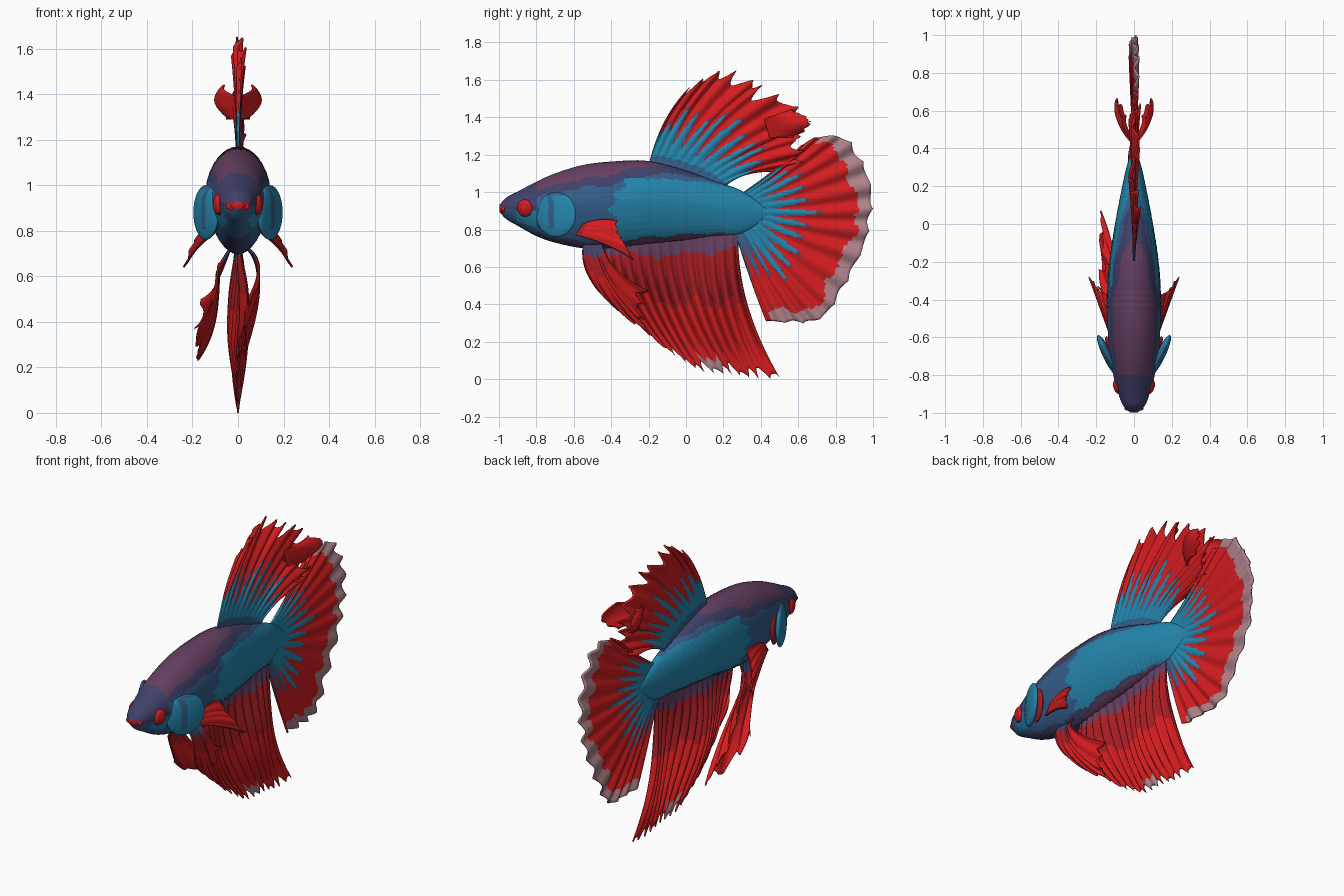
import bpy, bmesh, math
from math import sin, cos, pi

if "Cube" in bpy.data.objects:
    bpy.data.objects.remove(bpy.data.objects["Cube"])

# Palette
PALETTE = {
    "red": (0.66, 0.012, 0.014), "dark_red": (0.38, 0.012, 0.016),
    "blue": (0.018, 0.24, 0.42), "navy": (0.035, 0.115, 0.26),
    "indigo": (0.05, 0.052, 0.14), "purple": (0.13, 0.05, 0.12),
    "pale_pink": (0.42, 0.22, 0.25),
}
MATS = {}
for key, rgb in PALETTE.items():
    m = bpy.data.materials.new(key)
    m.use_nodes = True
    m.diffuse_color = (*rgb, 1)
    m.node_tree.nodes["Principled BSDF"].inputs["Base Color"].default_value = (*rgb, 1)
    MATS[key] = m


def jag(a, b):
    """Smooth irregular value from -1 to 1 for ragged colour borders."""
    return sin(a * 37 + b * 11) * sin(b * 53 - a * 17)


def spline(pts, t):
    """Catmull-Rom point on a list of tuples, t from 0 to 1."""
    n = len(pts) - 1
    f = min(max(t, 0), 1) * n
    i = min(int(f), n - 1)
    f -= i
    a, b, c, d = (pts[min(max(i + k, 0), n)] for k in (-1, 0, 1, 2))
    return [q + f / 2 * (r - p + f * (2 * p - 5 * q + 4 * r - s + f * (3 * (q - r) + s - p)))
            for p, q, r, s in zip(a, b, c, d)]


def paint(ob, cols):
    """Give each face its named colour and smooth shading."""
    used = sorted(set(cols))
    for c in used:
        ob.data.materials.append(MATS[c])
    for poly, c in zip(ob.data.polygons, cols):
        poly.material_index = used.index(c)
        poly.use_smooth = True


def make(name, verts, faces, colours):
    mesh = bpy.data.meshes.new(name)
    mesh.from_pydata(verts, [], faces)
    ob = bpy.data.objects.new(name, mesh)
    bpy.context.collection.objects.link(ob)
    paint(ob, colours)
    bm = bmesh.new()
    bm.from_mesh(mesh)
    bmesh.ops.recalc_face_normals(bm, faces=bm.faces)
    bm.to_mesh(mesh)
    bm.free()
    return ob


def fin(name, base, tip, rays, depth, side, rule, bow=(0, 0)):
    """Pleated fin in (y, z): rays run from base to tip, side(u, v) gives x."""
    nu, nv = rays * 8, 36
    verts, faces, colours = [], [], []
    for i in range(nu + 1):
        u = i / nu
        b, t = spline(base, u), spline(tip, u)
        reach = 1 - depth * abs(sin(pi * rays * u)) ** 0.8 * (0.65 + 0.35 * sin(u * 31))
        for j in range(nv + 1):
            v = j / nv * reach
            arc = 4 * v * (1 - v)
            verts.append((side(u, v), b[0] + (t[0] - b[0]) * v + bow[0] * arc,
                          b[1] + (t[1] - b[1]) * v + bow[1] * arc))
    for i in range(nu):
        for j in range(nv):
            k = i * (nv + 1) + j
            faces.append((k, k + 1, k + nv + 2, k + nv + 1))
            colours.append(rule((i + 0.5) / nu, (j + 0.5) / nv))
    mod = make(name, verts, faces, colours).modifiers.new("thickness", "SOLIDIFY")
    mod.thickness, mod.offset = 0.009, 0


def ball(name, loc, scale, turn, rule):
    """Scaled sphere coloured by rule on local unit position."""
    bpy.ops.mesh.primitive_uv_sphere_add(segments=40, ring_count=28, radius=1, location=loc, rotation=(0, 0, turn))
    ob = bpy.context.object
    ob.name = name
    ob.scale = scale
    paint(ob, [rule(p.center) for p in ob.data.polygons])


# Body: stations of (y, top, bottom, half width)
STATIONS = [(-0.998, 0.93, 0.895, 0.02), (-0.96, 0.972, 0.855, 0.058), (-0.9, 1.003, 0.82, 0.082),
            (-0.8, 1.055, 0.765, 0.11), (-0.7, 1.1, 0.73, 0.125), (-0.55, 1.145, 0.7, 0.14),
            (-0.4, 1.162, 0.7, 0.143), (-0.2, 1.165, 0.725, 0.13), (0.0, 1.115, 0.745, 0.1),
            (0.15, 1.06, 0.765, 0.072), (0.28, 1.015, 0.775, 0.045), (0.37, 0.96, 0.82, 0.02),
            (0.44, 0.9, 0.88, 0.004)]


def body_colour(y, a):
    c = cos(a) + 0.035 * sin(y * 31 + a * 2)
    if y < -0.972 and -0.7 < c < 0.25:
        return "red"
    if y < -0.8:
        if c > -0.15:
            return "indigo"
        return "blue" if y > -0.91 and c > -0.75 else "navy"
    if c > 0.63 + max(0, y + 0.45) or c < -0.92 and -0.4 < y < 0.2:
        return "purple"
    if c > 0.4 + max(0, y + 0.42) * 1.1 or c < -0.85 and y < 0.1:
        return "indigo"
    if y < -0.4 + 0.16 * max(0, c) + 0.025 * sin(a * 17) or c > 0.56 + max(0, y + 0.12) * 1.2 and y < 0.25:
        return "navy"
    return "blue"


RINGS, SEG = 200, 96
verts, faces, colours = [], [], []
for i in range(RINGS + 1):
    y, top, bot, w = spline(STATIONS, i / RINGS)
    mid = bot + 0.54 * (top - bot)
    for k in range(SEG):
        a = 2 * pi * k / SEG
        c = cos(a)
        scale = 1 + (0.012 * sin(y * 90 + a * 18) * sin(y * 90 - a * 18) if -0.45 < y < 0.3 else 0)
        x = w * sin(a) * scale * (1 + 0.18 * min(c, 0))
        verts.append((x, y, mid + c * scale * (top - mid if c > 0 else mid - bot)))
for i in range(RINGS):
    for k in range(SEG):
        n = (k + 1) % SEG
        faces.append((i * SEG + k, i * SEG + n, (i + 1) * SEG + n, (i + 1) * SEG + k))
        a = 2 * pi * (k + 0.5) / SEG
        colours.append(body_colour(verts[i * SEG][1], min(a, 2 * pi - a)))
for start, c in ((0, "red"), (RINGS * SEG, "blue")):
    faces.append(tuple(range(start, start + SEG)))
    colours.append(c)
make("body", verts, faces, colours)

# Lips
bpy.ops.mesh.primitive_torus_add(major_radius=0.036, minor_radius=0.011, major_segments=32, minor_segments=12,
                                 location=(0, -0.976, 0.908), rotation=(pi / 2, 0, 0))
lips = bpy.context.object
lips.name = "lips"
lips.scale = (1.1, 0.45, 1)
paint(lips, ["red"] * len(lips.data.polygons))


def eye_colour(p):
    r = math.hypot(p.y, p.z)
    return "dark_red" if 0.4 < r < 0.6 or r > 0.93 else "red"


# Paired head parts and fins
for s, label in ((1, "left"), (-1, "right")):
    ball(label + "_eye", (s * 0.083, -0.86, 0.915), (0.026, 0.043, 0.046), -s * 0.3, eye_colour)
    ball(label + "_gill_cover", (s * 0.14, -0.695, 0.88), (0.025, 0.118, 0.12), -s * 0.45,
         lambda p: "navy" if abs(p.y + 0.1 + 0.3 * p.z * p.z) < 0.15 and p.z > -0.6 or p.z > 0.85 else "blue")
    ball(label + "_gill_membrane", (s * 0.118, -0.665, 0.87), (0.02, 0.075, 0.095), -s * 0.4,
         lambda p: "dark_red")
    fin(label + "_pectoral_fin", [(-0.59, 0.77), (-0.55, 0.83)],
        [(-0.28, 0.64), (-0.33, 0.73), (-0.36, 0.78), (-0.37, 0.845)], 4, 0.06,
        lambda u, v: s * (0.125 + v * (0.11 - 0.1 * u) + 0.004 * v * cos(8 * pi * u)),
        lambda u, v: "dark_red" if v < 0.12 or u < 0.15 else "red", (0.0, 0.015))
    # Flared folds at the back of the dorsal fin
    fin(label + "_dorsal_fold", [(0.42, 1.39), (0.45, 1.29)],
        [(0.57, 1.44), (0.66, 1.39), (0.65, 1.34), (0.57, 1.29)], 4, 0.12,
        lambda u, v: s * (0.005 + 0.095 * sin(2.0 * v) * (0.45 + 0.55 * sin(pi * min(1, u + 0.1)))),
        lambda u, v: "red")

# Ventral fins: one trailing long and curled to the side, one folded close
fin("right_ventral_fin", [(-0.55, 0.73), (-0.45, 0.73)],
    [(-0.33, 0.37), (-0.18, 0.26), (0.07, 0.23), (-0.12, 0.34), (-0.25, 0.5)], 6, 0.12,
    lambda u, v: -0.03 - 0.06 * min(1, 4 * v) - 0.11 * v ** 3 + 0.03 * u * v + 0.008 * v * cos(12 * pi * u),
    lambda u, v: "indigo" if v < 0.15 else "dark_red" if v < 0.35 else "red", (-0.045, -0.02))
fin("left_ventral_fin", [(-0.55, 0.73), (-0.45, 0.73)],
    [(-0.42, 0.43), (-0.32, 0.33), (-0.2, 0.25), (-0.24, 0.36), (-0.2, 0.47)], 6, 0.16,
    lambda u, v: 0.02 + 0.07 * sin(pi * v ** 0.6) + 0.008 * v * cos(12 * pi * u),
    lambda u, v: "indigo" if v < 0.18 else "dark_red" if v < 0.38 else "red", (-0.045, -0.015))


# Anal fin with a few pale tips
def anal_colour(u, v):
    if v < 0.14 + 0.03 * jag(u, 0.4):
        return "purple"
    if v > 0.93 and 0.46 < u < 0.62:
        return "pale_pink"
    return "dark_red" if v < 0.5 + 0.05 * jag(u, 0.3) else "red"


fin("anal_fin", [(-0.44, 0.74), (-0.1, 0.76), (0.28, 0.8)],
    [(-0.25, 0.29), (-0.12, 0.17), (0.0, 0.09), (0.1, 0.035), (0.2, 0.03), (0.29, 0.02), (0.39, 0.0), (0.5, 0.01)],
    14, 0.09,
    lambda u, v: sin(pi * min(v, 1)) * (0.016 * cos(28 * pi * u) + 0.028 * sin(9 * u + 2 * v)),
    anal_colour, (-0.065, 0))


# Dorsal fin
def dorsal_colour(u, v):
    if v < 0.1:
        return "navy"
    edge = 0.4 + 0.2 * cos(24 * pi * u) * sin(pi * u) + 0.08 * jag(u, 0.5) + 0.25 * max(0, u - 0.6)
    return "blue" if v < edge else "purple" if v < edge + 0.04 else "red"


fin("dorsal_fin", [(-0.2, 1.14), (0.0, 1.09), (0.2, 1.02)],
    [(0.02, 1.56), (0.12, 1.62), (0.24, 1.66), (0.36, 1.6), (0.43, 1.56), (0.57, 1.48), (0.67, 1.38),
     (0.6, 1.27), (0.66, 1.18), (0.46, 1.11)], 12, 0.17,
    lambda u, v: v * (0.014 * cos(24 * pi * u) + 0.02 * v * sin(17 * u)), dorsal_colour, (-0.025, 0.025))


# Tail fin with a pale rim
def tail_colour(u, v):
    if v > 0.875 + 0.045 * jag(u, 0.2) and 0.12 < u < 0.97:
        return "pale_pink"
    edge = 0.32 + 0.16 * cos(28 * pi * u) + 0.07 * jag(u, 0.7)
    if v < edge:
        return "navy" if u > 0.86 else "blue"
    return "purple" if v < edge + 0.035 else "red"


fin("tail_fin", [(0.29, 0.99), (0.35, 0.95), (0.36, 0.88), (0.33, 0.82), (0.26, 0.79)],
    [(0.62, 1.25), (0.72, 1.3), (0.87, 1.28), (0.96, 1.14), (1.0, 0.96), (0.98, 0.79), (0.91, 0.61),
     (0.81, 0.42), (0.7, 0.31), (0.57, 0.3), (0.43, 0.31)], 14, 0.04,
    lambda u, v: v * (0.013 * cos(28 * pi * u) + 0.012 * sin(8 * u)), tail_colour, (0.0, -0.015))
